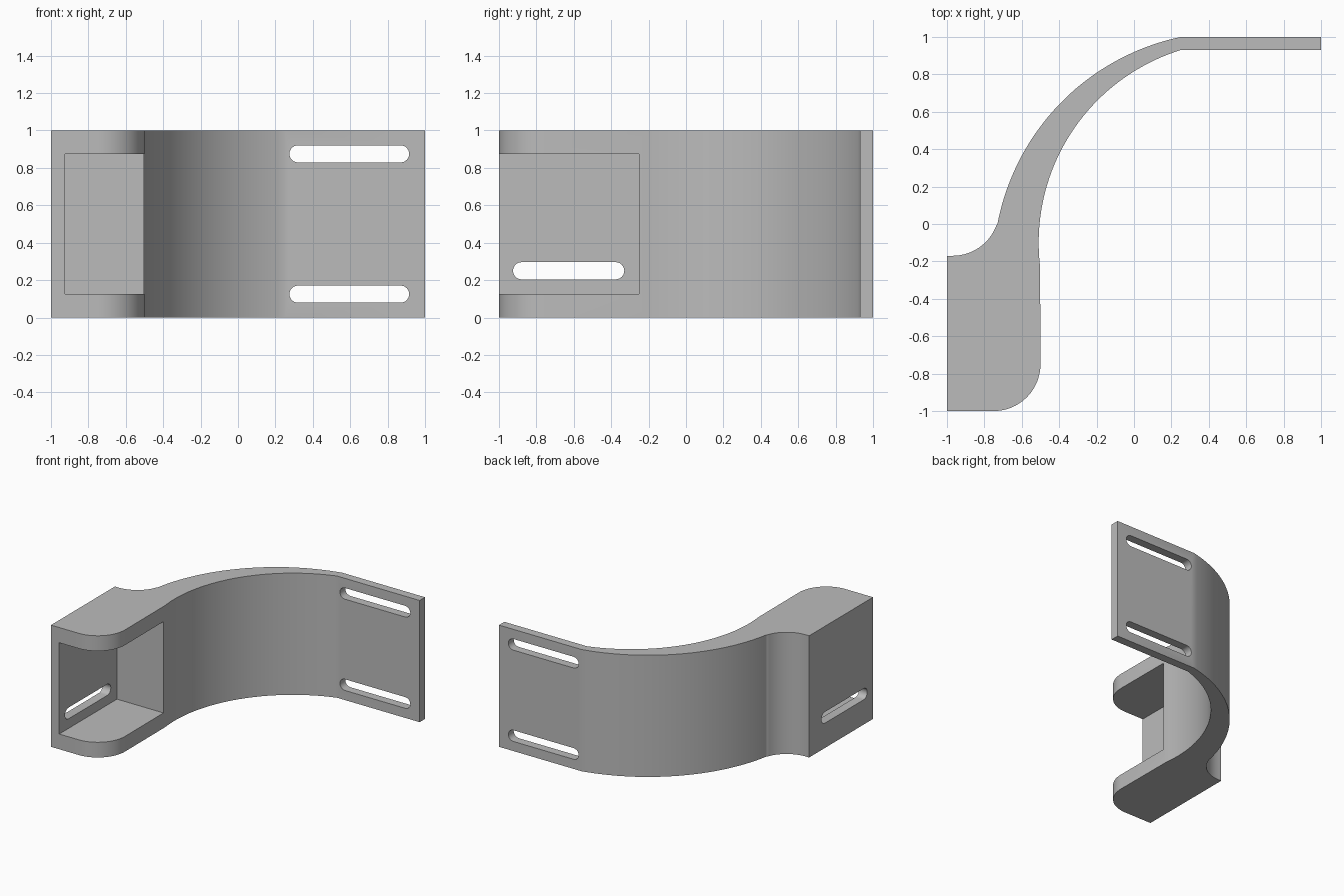
import bpy, bmesh
from math import cos, sin, radians, atan2, degrees, hypot
from mathutils import Matrix

if "Cube" in bpy.data.objects:
    bpy.data.objects.remove(bpy.data.objects["Cube"], do_unlink=True)

grey = bpy.data.materials.new("plain grey")
grey.use_nodes = True
colour = (0.5, 0.5, 0.5, 1)
grey.diffuse_color = colour
grey.node_tree.nodes["Principled BSDF"].inputs["Base Color"].default_value = colour


def arc(cx, cy, r, start, end, n):
    """Points on an arc, angles in degrees."""
    angles = [radians(start + (end - start) * i / n) for i in range(n + 1)]
    return [(cx + r * cos(a), cy + r * sin(a)) for a in angles]


def arc_between(centre, p, q, n):
    """Arc about a centre, clockwise or not, from p to q."""
    a, b = [degrees(atan2(y - centre[1], x - centre[0])) % 360 for x, y in (p, q)]
    return arc(*centre, hypot(p[0] - centre[0], p[1] - centre[1]), a, b, n)


def extrude(name, outline, depth, matrix=Matrix()):
    """Solid prism from a flat outline."""
    bm = bmesh.new()
    face = bm.faces.new([bm.verts.new((x, y, 0)) for x, y in outline])
    top = bmesh.ops.extrude_face_region(bm, geom=[face])["geom"]
    bmesh.ops.translate(bm, vec=(0, 0, depth),
                        verts=[v for v in top if isinstance(v, bmesh.types.BMVert)])
    bm.transform(matrix)
    bmesh.ops.recalc_face_normals(bm, faces=bm.faces)
    mesh = bpy.data.meshes.new(name)
    bm.to_mesh(mesh)
    bm.free()
    mesh.materials.append(grey)
    obj = bpy.data.objects.new(name, mesh)
    bpy.context.collection.objects.link(obj)
    return obj


def slot(name, low, high, radius, matrix):
    """Round-ended slot cutter."""
    outline = (arc(high - radius, 0, radius, -90, 90, 12)
               + arc(low + radius, 0, radius, 90, 270, 12))
    return extrude(name, outline, 0.3, matrix)


# Curved bracket outline, seen from above
outline = [(-1, -1)]
outline += arc(-0.75, -0.75, 0.25, -90, 0, 16)
outline += arc_between((0.568, -0.1), (-0.502, -0.23), (0.25, 0.93), 40)[::1]
outline += [(1, 0.93), (1, 1)]
outline += arc_between((0.51, -0.235), (0.25, 1), (-0.73, 0), 40)
outline += arc(-0.97, 0.08, 0.25, -20, -90, 14)
outline += [(-1, -0.17)]
bracket = extrude("curved_bracket", outline, 1)

# Open pocket in the thick end
cutters = [extrude("pocket_cutter",
                   [(-0.925, -1.2), (0, -1.2), (0, -0.25), (-0.925, -0.25)],
                   0.75, Matrix.Translation((0, 0, 0.125)))]

# Paired slots: thin plate (along x) and pocket wall (along y)
for side in (-1, 1):
    plate = Matrix.Translation((0, 1.1, 0.5 + side * 0.375)) @ Matrix.Rotation(radians(90), 4, "X")
    cutters.append(slot("plate_slot_cutter", 0.275, 0.915, 0.046, plate))
    wall = (Matrix.Translation((-1.1, 0, 0.5 + side * 0.25))
            @ Matrix.Rotation(radians(90), 4, "Z") @ Matrix.Rotation(radians(90), 4, "X"))
    cutters.append(slot("wall_slot_cutter", -0.925, -0.33, 0.046, wall))

# Cut the openings and tidy up
bpy.ops.object.select_all(action="DESELECT")
bpy.context.view_layer.objects.active = bracket
bracket.select_set(True)
for cutter in cutters:
    cutter.hide_render = True
    mod = bracket.modifiers.new("cut", "BOOLEAN")
    mod.operation = "DIFFERENCE"
    mod.solver = "EXACT"
    mod.object = cutter
    bpy.ops.object.modifier_apply(modifier=mod.name)
    bpy.data.objects.remove(cutter, do_unlink=True)

bpy.ops.object.shade_smooth_by_angle(angle=radians(25))
